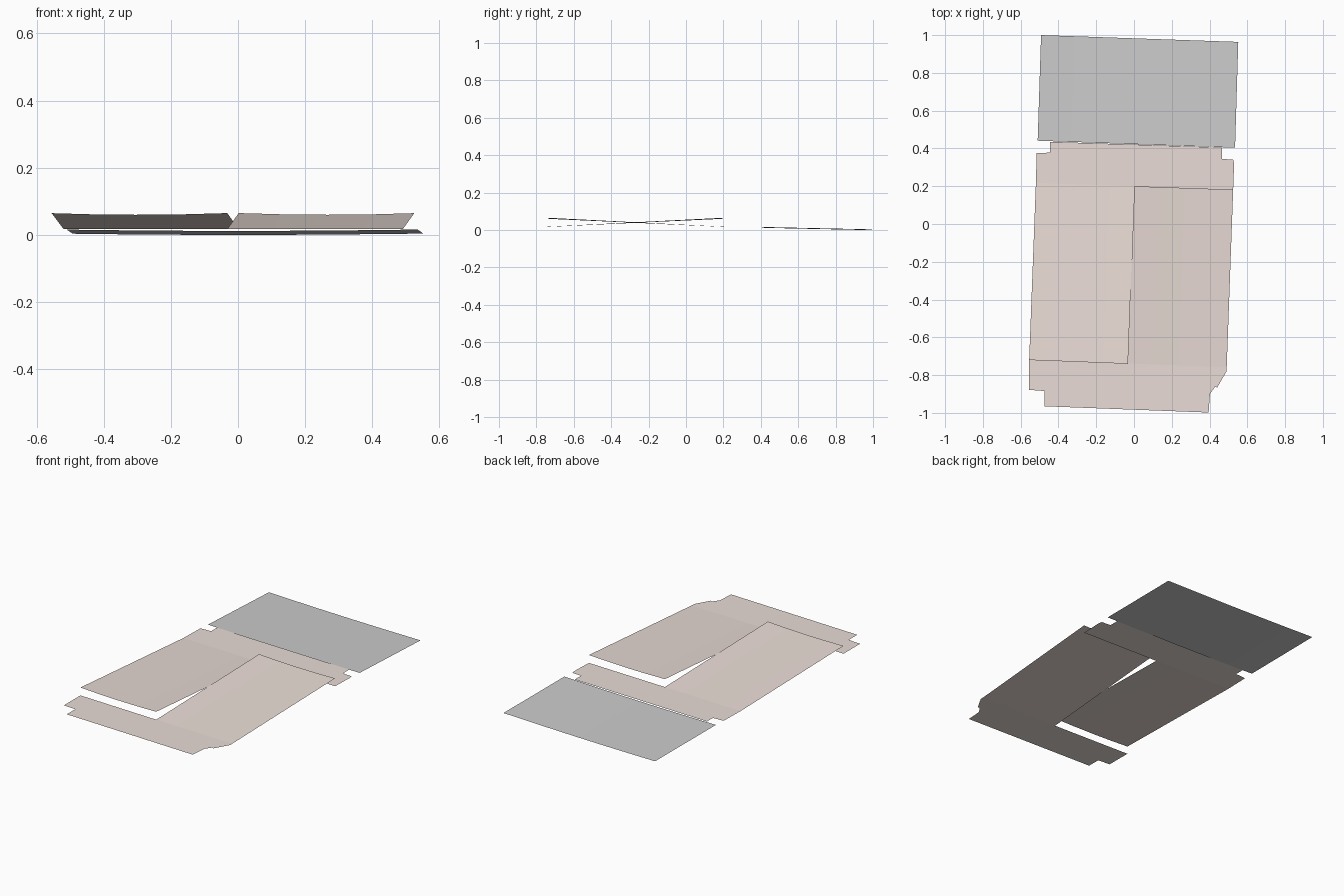
import bpy, bmesh
from mathutils import Vector

if "Cube" in bpy.data.objects:
    bpy.data.objects.remove(bpy.data.objects["Cube"])

SKEW = 0.035                       # the whole layout is turned by about two degrees
TURNED_Y = Vector((SKEW, 1, 0))    # direction across the fold lines


def along(co):
    return co.y + SKEW * co.x


def sheet(name, outline, height, cuts_x, folds=(), material=None):
    """Flat outline cut into strips, then bent by height(co)."""
    bm = bmesh.new()
    bm.faces.new([bm.verts.new((x, y, 0)) for x, y in outline])
    planes = [((x, 0, 0), (1, -SKEW, 0)) for x in cuts_x]
    planes += [((0, v, 0), TURNED_Y) for v in folds]
    for co, no in planes:
        bmesh.ops.bisect_plane(bm, geom=bm.verts[:] + bm.edges[:] + bm.faces[:],
                               plane_co=co, plane_no=no, dist=1e-5)
    for v in bm.verts:
        v.co.z = height(v.co)
    bmesh.ops.recalc_face_normals(bm, faces=bm.faces[:])
    for f in bm.faces:
        f.normal_update()
        if f.normal.z < 0:
            f.normal_flip()
    me = bpy.data.meshes.new(name)
    bm.to_mesh(me)
    bm.free()
    ob = bpy.data.objects.new(name, me)
    bpy.context.collection.objects.link(ob)
    if material:
        me.materials.append(material)
    return ob


def flap_height(f, co):
    """Flap rises with f (0 at fold, 1 at free end) and sags across its width."""
    f = max(0.0, min(1.0, f))
    t = min(1.0, abs(co.x - SKEW * co.y + 0.006) / 0.53)
    return 0.017 + f * (0.048 - 0.005 * 4 * t * (1 - t))


card = bpy.data.materials.new("warm_card")
card.diffuse_color = (0.82, 0.72, 0.67, 1)
card.use_nodes = True
card.node_tree.nodes["Principled BSDF"].inputs["Base Color"].default_value = card.diffuse_color
strips = (-0.42, -0.28, -0.14, 0.13, 0.26, 0.4)

# Rear strip with the left flap rising towards the front
sheet("left_flap_sheet",
      [(-0.515, 0.375), (-0.52, 0.2), (-0.555, -0.72), (-0.032, -0.74),
       (0.002, 0.2), (0.525, 0.182), (0.53, 0.32), (0.525, 0.34), (0.465, 0.345),
       (0.465, 0.405), (-0.445, 0.435), (-0.445, 0.378)],
      lambda co: flap_height((0.2 - along(co)) / 0.94, co), strips, (0.2,), card)

# Front strip with the right flap rising towards the rear, torn right corner
sheet("right_flap_sheet",
      [(-0.555, -0.72), (-0.555, -0.878), (-0.475, -0.884), (-0.475, -0.965),
       (0.395, -0.998), (0.402, -0.9), (0.43, -0.86), (0.44, -0.866), (0.49, -0.78),
       (0.525, 0.182), (0.002, 0.2), (-0.032, -0.74)],
      lambda co: flap_height((along(co) + 0.74) / 0.94, co), strips, (-0.74,), card)

# Plain grey panel behind, dipping towards its far edge
sheet("rear_panel",
      [(-0.51, 0.441), (0.535, 0.404), (0.552, 0.964), (-0.492, 1.0)],
      lambda co: 0.016 - 0.012 * (along(co) - 0.422) / 0.56
      - 0.004 * max(0, 1 - (co.x / 0.52) ** 2),
      (-0.35, -0.17, 0.0, 0.17, 0.35), (0.61, 0.8))
